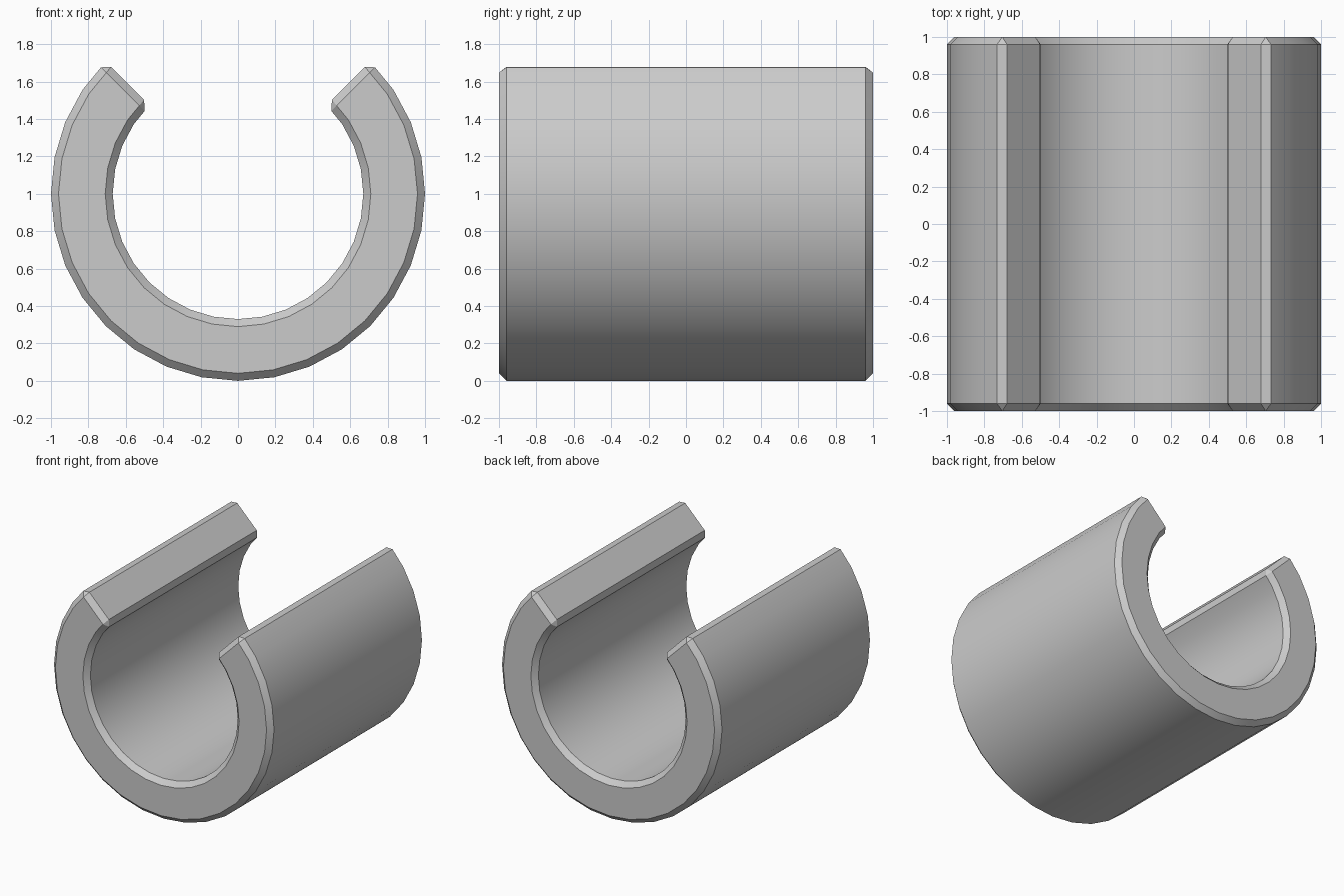
import bpy, bmesh, math

if "Cube" in bpy.data.objects:
    bpy.data.objects.remove(bpy.data.objects["Cube"])

SEGMENTS = 32          # sides of a full circle
OUTER, INNER = 1.0, 0.67
HALF_LENGTH = 1.0
CHAMFER = 0.04
STEPS = 24             # 270 degrees of the circle; the gap faces up

# Open C-shaped sleeve: one four-cornered section per angular step
bm = bmesh.new()
sections = []
for i in range(STEPS + 1):
    a = math.radians(135) + i * math.tau / SEGMENTS
    sections.append([bm.verts.new((r * math.cos(a), y, 1 + r * math.sin(a)))
                     for r, y in ((OUTER, -HALF_LENGTH), (OUTER, HALF_LENGTH),
                                  (INNER, HALF_LENGTH), (INNER, -HALF_LENGTH))])
for s, t in zip(sections, sections[1:]):
    for k in range(4):
        n = (k + 1) % 4
        bm.faces.new((s[k], s[n], t[n], t[k]))

# Flat faces at both sides of the gap
bm.faces.new(sections[0])
bm.faces.new(sections[-1])
bmesh.ops.recalc_face_normals(bm, faces=bm.faces)

mesh = bpy.data.meshes.new("open_sleeve")
bm.to_mesh(mesh)
bm.free()
sleeve = bpy.data.objects.new("open_sleeve", mesh)
bpy.context.collection.objects.link(sleeve)
bpy.context.view_layer.objects.active = sleeve
sleeve.select_set(True)

# Chamfer on all hard edges, applied so the shading can follow it
bevel = sleeve.modifiers.new("chamfer", 'BEVEL')
bevel.width = CHAMFER
bevel.segments = 1
bevel.limit_method = 'ANGLE'
bevel.angle_limit = math.radians(30)
bpy.ops.object.modifier_apply(modifier=bevel.name)
bpy.ops.object.shade_smooth_by_angle(angle=math.radians(30))
